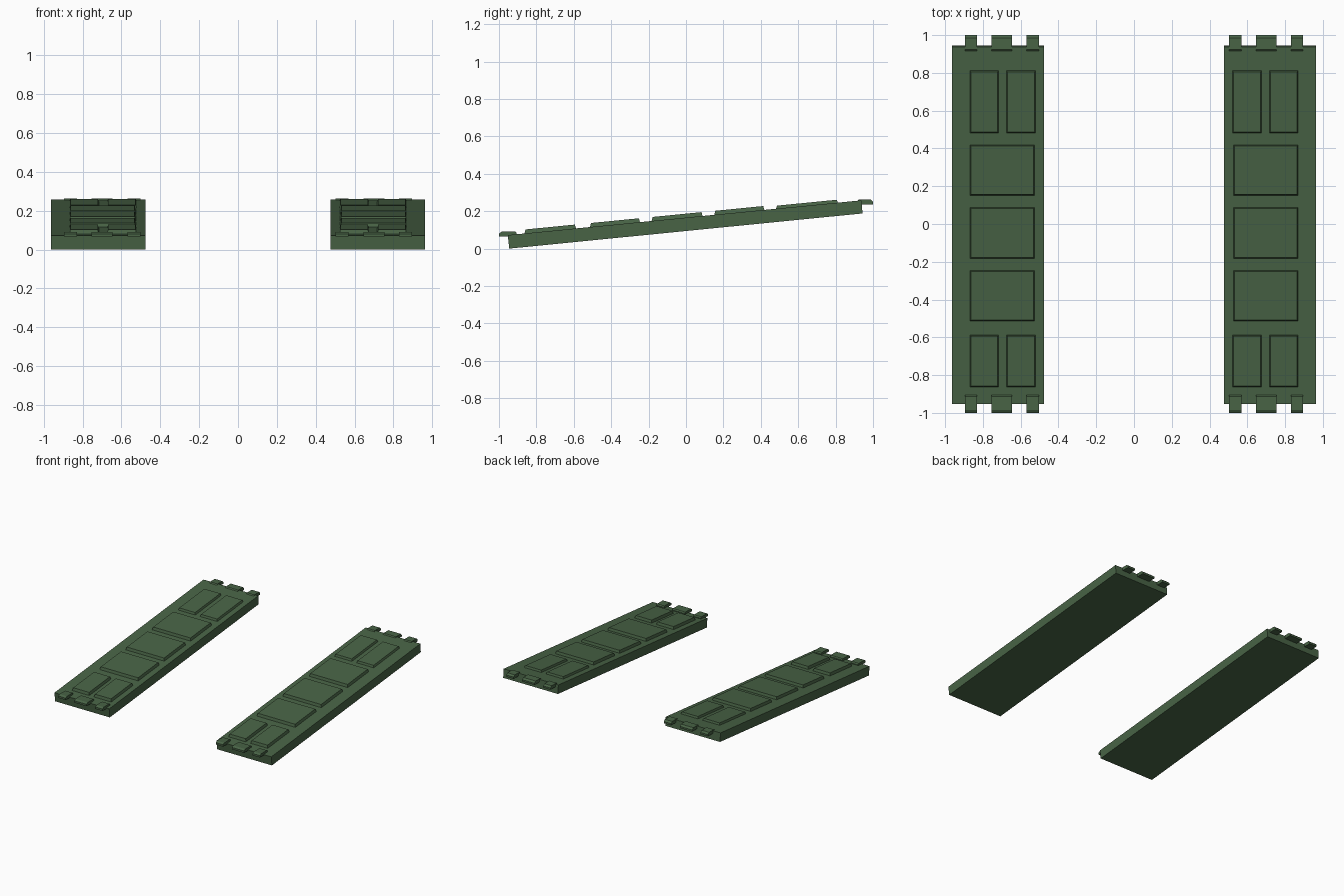
import bpy

if "Cube" in bpy.data.objects:
    bpy.data.objects.remove(bpy.data.objects["Cube"])

mat = bpy.data.materials.new("dark_green")
mat.diffuse_color = (0.065, 0.125, 0.06, 1)
mat.use_nodes = True
mat.node_tree.nodes["Principled BSDF"].inputs["Base Color"].default_value = mat.diffuse_color


def make(name, verts, faces):
    me = bpy.data.meshes.new(name)
    me.from_pydata(verts, [], faces)
    me.materials.append(mat)
    ob = bpy.data.objects.new(name, me)
    bpy.context.collection.objects.link(ob)
    # twin ramp on the other side
    mod = ob.modifiers.new("twin", 'MIRROR')
    mod.use_mirror_merge = False
    return ob


def extrude(name, profile, x0, x1):
    """Extrude a counter-clockwise (y, z) profile along x."""
    n = len(profile)
    verts = [(x, y, z) for x in (x0, x1) for y, z in profile]
    faces = [tuple(reversed(range(n))), tuple(range(n, 2 * n))]
    faces += [(i, (i + 1) % n, n + (i + 1) % n, n + i) for i in range(n)]
    return make(name, verts, faces)


def deck(y):
    return 0.072 + 0.0984 * (y + 0.953)


def plate(name, x0, x1, y0, y1, h=0.021, inset=0.007):
    """Raised tread with sloping sides, following the deck."""
    verts = []
    for d, s in ((-0.005, 0), (h, inset)):
        for x, y in ((x0 + s, y0 + s), (x1 - s, y0 + s),
                     (x1 - s, y1 - s), (x0 + s, y1 - s)):
            verts.append((x, y, deck(y) + d))
    faces = [(3, 2, 1, 0), (4, 5, 6, 7)]
    faces += [(i, (i + 1) % 4, 4 + (i + 1) % 4, 4 + i) for i in range(4)]
    return make(name, verts, faces)


# sloping slab
extrude("ramp_slab", [(-0.945, 0), (0.944, 0.188), (0.938, 0.258), (-0.953, 0.072)],
        0.477, 0.963)

# wide treads in the middle
for y0, y1 in ((-0.515, -0.245), (-0.185, 0.09), (0.15, 0.42)):
    plate("wide_tread", 0.525, 0.87, y0, y1)

# paired narrow treads at both ends
for y0, y1, h in ((-0.865, -0.587, 0.021), (0.48, 0.813, 0.016)):
    for x0, x1 in ((0.52, 0.676), (0.715, 0.87)):
        plate("narrow_tread", x0, x1, y0, y1, h)

# hooked tabs at both ends
low_tab = [(-1.0, 0.066), (-0.905, 0.066), (-0.905, 0.083), (-0.913, 0.091),
           (-0.985, 0.091), (-1.0, 0.081)]
high_tab = [(0.91, 0.236), (1.0, 0.236), (1.0, 0.25), (0.986, 0.263), (0.925, 0.263),
            (0.91, 0.25)]
for x0, x1 in ((0.503, 0.568), (0.645, 0.755), (0.83, 0.896)):
    extrude("lower_tab", low_tab, x0, x1)
    extrude("upper_tab", high_tab, x0, x1)
